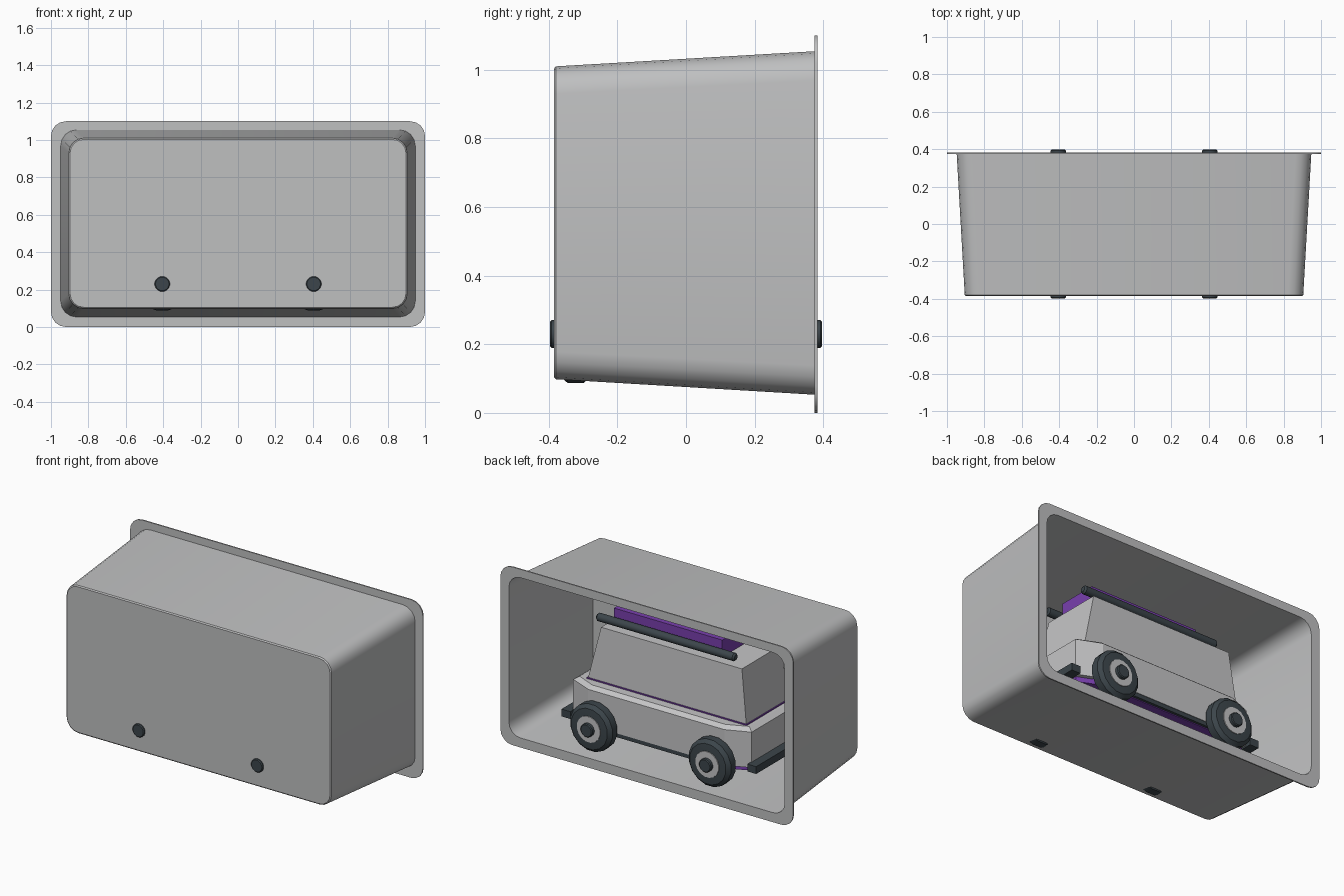
import bpy, bmesh, math
from mathutils import Vector

if "Cube" in bpy.data.objects:
    bpy.data.objects.remove(bpy.data.objects["Cube"])


def material(name, rgb):
    m = bpy.data.materials.new(name)
    m.diffuse_color = (*rgb, 1)
    m.use_nodes = True
    m.node_tree.nodes["Principled BSDF"].inputs["Base Color"].default_value = m.diffuse_color
    return m


TRAY = material("tray grey", (0.52, 0.525, 0.53))
LIGHT = material("light grey", (0.56, 0.56, 0.57))
DARK = material("charcoal", (0.045, 0.06, 0.07))
PURPLE = material("purple", (0.19, 0.05, 0.42))


def loft(name, loops, mat, smooth=None):
    """Skin a list of equal-length closed loops and cap both ends."""
    bm = bmesh.new()
    rings = [[bm.verts.new(p) for p in loop] for loop in loops]
    n = len(rings[0])
    for a, b in zip(rings, rings[1:]):
        for i in range(n):
            j = (i + 1) % n
            bm.faces.new((a[i], a[j], b[j], b[i]))
    bm.faces.new(rings[0])
    bm.faces.new(rings[-1][::-1])
    bmesh.ops.recalc_face_normals(bm, faces=bm.faces)
    mesh = bpy.data.meshes.new(name)
    bm.to_mesh(mesh)
    bm.free()
    mesh.materials.append(mat)
    ob = bpy.data.objects.new(name, mesh)
    bpy.context.collection.objects.link(ob)
    if smooth:
        bpy.ops.object.select_all(action='DESELECT')
        ob.select_set(True)
        bpy.context.view_layer.objects.active = ob
        bpy.ops.object.shade_smooth_by_angle(angle=math.radians(smooth))
    return ob


def rounded(y, hx, z0, z1, r, seg=4):
    """Rounded rectangle in the xz plane."""
    pts = []
    corners = ((hx - r, z1 - r), (r - hx, z1 - r), (r - hx, z0 + r), (hx - r, z0 + r))
    for k, (cx, cz) in enumerate(corners):
        for i in range(seg + 1):
            a = math.pi / 2 * (k + i / seg)
            pts.append((cx + r * math.cos(a), y, cz + r * math.sin(a)))
    return pts


def rect(z, x0, x1, hy):
    return [(x0, -hy, z), (x1, -hy, z), (x1, hy, z), (x0, hy, z)]


def octagon(z, ex, ey, sx, sy):
    """Plan outline with cut corners: end corner (ex, ey), side corner (sx, sy)."""
    return [(ex, ey, z), (sx, sy, z), (-sx, sy, z), (-ex, ey, z),
            (-ex, -ey, z), (-sx, -sy, z), (sx, -sy, z), (ex, -ey, z)]


def lathe(name, profile, axis, center, mat, n=16, smooth=35):
    """Spin (offset, radius) pairs about the x or y axis."""
    c = Vector(center)
    loops = []
    for off, r in profile:
        ring = []
        for i in range(n):
            a = 2 * math.pi * (i + 0.5) / n
            u, v = r * math.cos(a), r * math.sin(a)
            ring.append(c + Vector((off, u, v) if axis == 'x' else (u, off, v)))
        loops.append(ring)
    return loft(name, loops, mat, smooth)


# Open-backed tray with tapered walls and a flange
T = 0.006
loft("tray", [
    rounded(-0.385, 0.898, 0.105, 1.003, 0.073),
    rounded(-0.379, 0.905, 0.098, 1.010, 0.08),
    rounded(0.375, 0.948, 0.053, 1.054, 0.085),
    rounded(0.375, 1.0, 0.0, 1.1, 0.08),
    rounded(0.383, 1.0, 0.0, 1.1, 0.08),
    rounded(0.383, 0.948 - T, 0.053 + T, 1.054 - T, 0.079),
    rounded(-0.379, 0.905 - T, 0.098 + T, 1.010 - T, 0.074),
], TRAY, 35)

# Vehicle body, cabin and trims
loft("body", [octagon(0.21, 0.61, 0.23, 0.465, 0.29),
              octagon(0.43, 0.61, 0.23, 0.465, 0.29),
              octagon(0.45, 0.58, 0.21, 0.455, 0.265)], LIGHT)
loft("chassis", [octagon(0.18, 0.59, 0.21, 0.45, 0.27),
                 octagon(0.21, 0.59, 0.21, 0.45, 0.27)], PURPLE)
loft("cabin_base", [rect(0.445, -0.562, 0.53, 0.212),
                    rect(0.457, -0.562, 0.53, 0.212)], PURPLE)
loft("cabin", [rect(0.45, -0.557, 0.525, 0.207),
               rect(0.78, -0.515, 0.447, 0.19)], LIGHT)
loft("roof_box", [rect(0.78, -0.335, 0.405, 0.125),
                  rect(0.885, -0.335, 0.405, 0.125)], PURPLE)


def bumper(name, x):
    loft(name, [[(x + 0.03 * s, y, z) for s, z in ((-1, 0.2), (1, 0.2), (1, 0.245), (-1, 0.245))]
                for y in (-0.265, 0.265)], DARK)


bumper("front_bumper", -0.635)
bumper("rear_bumper", 0.635)

# Parts repeated on both sides
for side, s in (("near", -1), ("far", 1)):
    lathe("roof_rail_" + side,
          [(-0.45, 0.016), (-0.44, 0.025), (0.485, 0.025), (0.495, 0.016)],
          'x', (0, 0.155 * s, 0.82), DARK, 12)
    loft("sill_" + side, [rect(0.185, -0.3, 0.3, 0.012), rect(0.212, -0.3, 0.3, 0.012)],
         DARK).location.y = 0.275 * s
    for end, x in (("front", -0.405), ("rear", 0.405)):
        tag = end + "_" + side
        center = (x, 0, 0.23)
        lathe("tyre_" + tag, [(o * s, r) for o, r in (
            (0.275, 0.09), (0.28, 0.125), (0.298, 0.146), (0.345, 0.146),
            (0.366, 0.125), (0.37, 0.085))], 'y', center, DARK)
        lathe("hub_" + tag, [(0.36 * s, 0.082), (0.374 * s, 0.08)], 'y', center, LIGHT)
        lathe("hub_cap_" + tag, [(0.37 * s, 0.041), (0.392 * s, 0.041), (0.397 * s, 0.036)],
              'y', center, DARK)

# Axles joining the wheels
for end, x in (("front", -0.405), ("rear", 0.405)):
    lathe("axle_" + end, [(-0.3, 0.02), (0.3, 0.02)], 'y', (x, 0, 0.23), DARK, 10)
